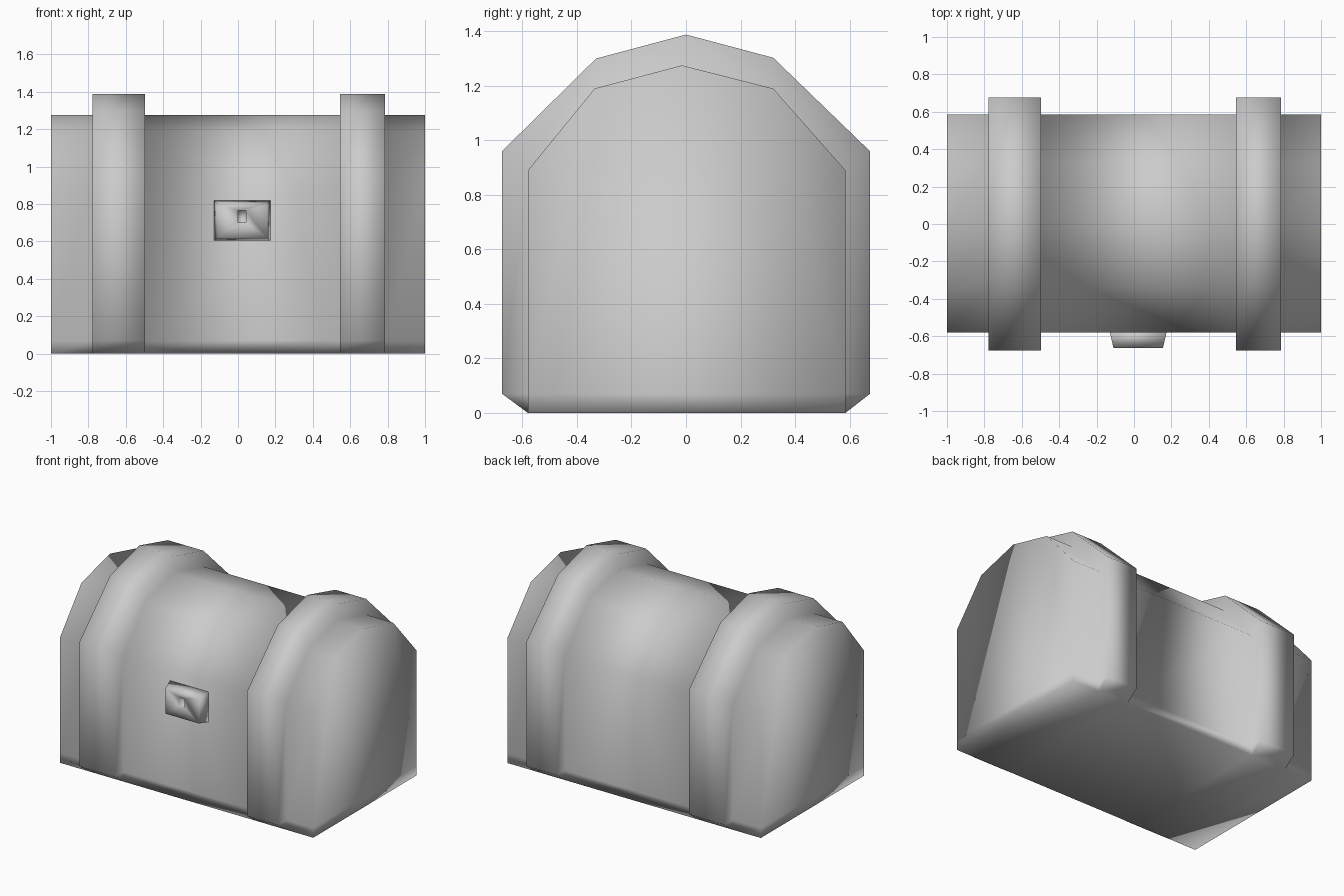
import bpy

if "Cube" in bpy.data.objects:
    bpy.data.objects.remove(bpy.data.objects["Cube"])

# cross-sections (y, z), same point count so they can be lofted together
BODY = [(-.58, 0), (-.58, .07), (-.58, .89), (-.335, 1.19), (-.015, 1.275),
        (.32, 1.19), (.585, .89), (.585, .07), (.585, 0)]
BAND = [(-.58, 0), (-.675, .07), (-.675, .96), (-.33, 1.30), (0, 1.388),
        (.32, 1.303), (.675, .96), (.675, .07), (.585, 0)]


def loft(name, rings):
    """Skin a list of equal-length rings, capping both ends."""
    n = len(rings[0])
    verts = [p for ring in rings for p in ring]
    faces = [(k * n + i, k * n + (i + 1) % n, (k + 1) * n + (i + 1) % n, (k + 1) * n + i)
             for k in range(len(rings) - 1) for i in range(n)]
    faces += [tuple(range(n))[::-1], tuple(range(len(verts) - n, len(verts)))]
    me = bpy.data.meshes.new(name)
    me.from_pydata(verts, [], faces)
    ob = bpy.data.objects.new(name, me)
    bpy.context.collection.objects.link(ob)
    # consistent outward normals, welded seams, soft shading throughout
    bpy.context.view_layer.objects.active = ob
    ob.select_set(True)
    bpy.ops.object.mode_set(mode='EDIT')
    bpy.ops.mesh.select_all(action='SELECT')
    bpy.ops.mesh.remove_doubles(threshold=.0001)
    bpy.ops.mesh.normals_make_consistent(inside=False)
    bpy.ops.object.mode_set(mode='OBJECT')
    bpy.ops.object.shade_smooth()
    ob.select_set(False)
    return ob


# chest: domed body with two raised straps
stations = [(-1, BODY)]
for x0, x1 in ((-.777, -.497), (.545, .785)):
    stations += [(x0, BODY), (x0, BAND), (x1, BAND), (x1, BODY)]
stations.append((1, BODY))
loft("chest", [[(x, y, z) for y, z in profile] for x, profile in stations])


# lock: tapered plate with a recessed keyhole
def rect(y, x0, x1, z0, z1):
    return [(x0, y, z0), (x1, y, z0), (x1, y, z1), (x0, y, z1)]


loft("lock_plate", [rect(-.575, -.13, .175, .605, .82),
                    rect(-.662, -.11, .155, .62, .80),
                    rect(-.662, 0, .042, .70, .765),
                    rect(-.61, 0, .042, .70, .765)])
